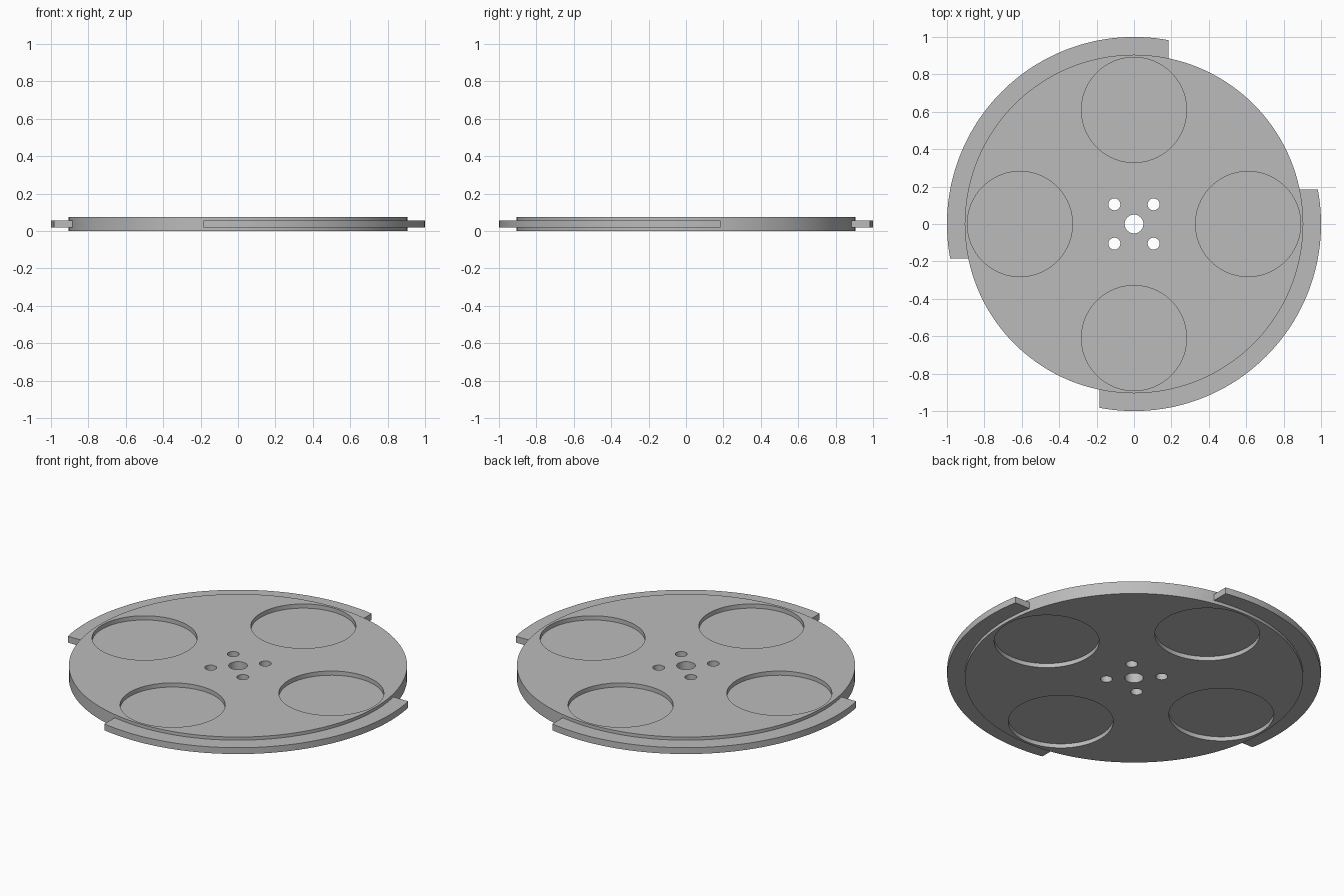
import bpy, bmesh
from math import acos, asin, cos, sin, pi

cube = bpy.data.objects.get("Cube")
if cube:
    bpy.data.objects.remove(cube, do_unlink=True)

THICK = 0.075      # disc thickness
RADIUS = 0.905     # disc radius
POCKET = 0.025     # recess depth
OFFSET = 0.185     # rim ends are cut straight at this distance from the axes

grey = bpy.data.materials.new("plain grey")
grey.use_nodes = True
grey.diffuse_color = (0.5, 0.5, 0.5, 1)
grey.node_tree.nodes["Principled BSDF"].inputs["Base Color"].default_value = (0.5, 0.5, 0.5, 1)


def prism(name, outline, z0, z1):
    """Extrude a flat outline from z0 to z1."""
    bm = bmesh.new()
    face = bm.faces.new([bm.verts.new((x, y, z0)) for x, y in outline])
    top = bmesh.ops.extrude_face_region(bm, geom=[face])["geom"]
    bmesh.ops.translate(bm, vec=(0, 0, z1 - z0),
                        verts=[v for v in top if isinstance(v, bmesh.types.BMVert)])
    bmesh.ops.recalc_face_normals(bm, faces=bm.faces)
    mesh = bpy.data.meshes.new(name)
    bm.to_mesh(mesh)
    bm.free()
    mesh.materials.append(grey)
    obj = bpy.data.objects.new(name, mesh)
    bpy.context.collection.objects.link(obj)
    return obj


def arc(radius, start, end, steps, cx=0, cy=0):
    return [(cx + radius * cos(start + (end - start) * i / steps),
             cy + radius * sin(start + (end - start) * i / steps)) for i in range(steps + 1)]


def circle(radius, steps, cx=0, cy=0):
    return arc(radius, 0, 2 * pi, steps, cx, cy)[:-1]


def smooth(obj):
    bpy.ops.object.select_all(action='DESELECT')
    obj.select_set(True)
    bpy.context.view_layer.objects.active = obj
    bpy.ops.object.shade_smooth_by_angle(angle=pi / 6)


# Main disc
disc = prism("disc", circle(RADIUS, 144), 0, THICK)

# Cutters: centre bore, four bolt holes, four pockets on each side
cutters = [prism("bore_cutter", circle(0.05, 48), -0.1, 0.2)]
for sx in (-1, 1):
    for sy in (-1, 1):
        cutters.append(prism("bolt_cutter", circle(0.032, 32, sx * 0.105, sy * 0.105), -0.1, 0.2))
for i in range(4):
    x, y = 0.61 * cos(i * pi / 2), 0.61 * sin(i * pi / 2)
    outline = circle(0.281, 96, x, y)
    cutters.append(prism("top_pocket_cutter", outline, THICK - POCKET, 0.2))
    cutters.append(prism("bottom_pocket_cutter", outline, -0.1, POCKET))

for cutter in cutters:
    cutter.hide_render = True
    mod = disc.modifiers.new(cutter.name, 'BOOLEAN')
    mod.operation = 'DIFFERENCE'
    mod.solver = 'EXACT'
    mod.object = cutter

# Bake the cuts and drop the cutters
bpy.context.view_layer.update()
baked = bpy.data.meshes.new_from_object(disc.evaluated_get(bpy.context.evaluated_depsgraph_get()))
disc.modifiers.clear()
disc.data = baked
for cutter in cutters:
    bpy.data.objects.remove(cutter, do_unlink=True)
smooth(disc)

# Two opposite raised rim segments with straight-cut ends
for name, turn in (("rim_back_right", 0), ("rim_front_left", pi)):
    def edge(radius):
        return arc(radius, turn + acos(OFFSET / radius), turn + pi + asin(OFFSET / radius), 64)
    smooth(prism(name, edge(1.0) + edge(0.9)[::-1], THICK / 4, THICK * 3 / 4))
